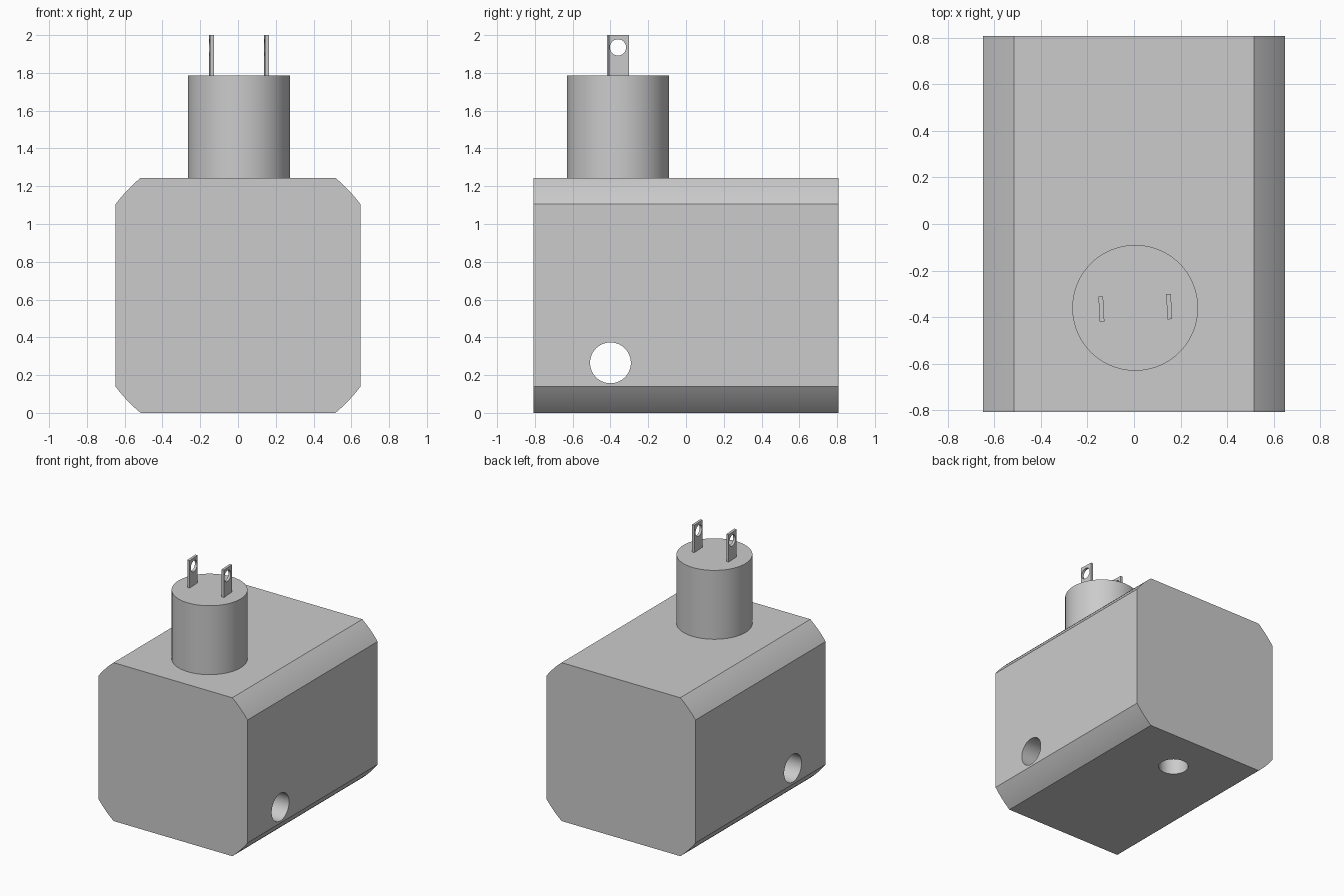
import bpy, bmesh, math
from mathutils import Matrix, Vector

default = bpy.data.objects.get("Cube")
if default:
    bpy.data.objects.remove(default, do_unlink=True)

grey = bpy.data.materials.new("plain grey")
grey.use_nodes = True
colour = (0.6, 0.6, 0.6, 1)
grey.diffuse_color = colour
grey.node_tree.nodes["Principled BSDF"].inputs["Base Color"].default_value = colour


def make_object(name, bm):
    bmesh.ops.recalc_face_normals(bm, faces=bm.faces)
    mesh = bpy.data.meshes.new(name)
    bm.to_mesh(mesh)
    bm.free()
    mesh.materials.append(grey)
    obj = bpy.data.objects.new(name, mesh)
    bpy.context.collection.objects.link(obj)
    return obj


def cylinder(name, centre, radius, length, axis="Z", sides=64):
    bm = bmesh.new()
    bmesh.ops.create_cone(bm, cap_ends=True, segments=sides,
                          radius1=radius, radius2=radius, depth=length)
    if axis == "X":
        bm.transform(Matrix.Rotation(math.pi / 2, 4, "Y"))
    bm.transform(Matrix.Translation(centre))
    return make_object(name, bm)


def drill(target, cutter):
    cutter.hide_render = True
    mod = target.modifiers.new("hole", "BOOLEAN")
    mod.operation = "DIFFERENCE"
    mod.solver = "EXACT"
    mod.object = cutter
    select(target)
    bpy.ops.object.modifier_apply(modifier=mod.name)
    bpy.data.objects.remove(cutter, do_unlink=True)


def select(obj):
    bpy.ops.object.select_all(action="DESELECT")
    obj.select_set(True)
    bpy.context.view_layer.objects.active = obj


def smooth(obj):
    select(obj)
    bpy.ops.object.shade_smooth_by_angle(angle=math.radians(20))


# Body: a block whose four long corners are turned to one large radius
half_w, half_h, half_d, turn = 0.648, 0.622, 0.807, 0.808
start, end = math.acos(half_w / turn), math.asin(half_h / turn)
steps = 8
arc = [start + (end - start) * i / steps for i in range(steps + 1)]
angles = []
for base in (0, math.pi):
    angles += [base + a for a in arc]
    angles += [base + math.pi - a for a in reversed(arc)]
bm = bmesh.new()
profile = bm.faces.new([bm.verts.new((turn * math.cos(a), -half_d,
                                      half_h + turn * math.sin(a))) for a in angles])
ends = bmesh.ops.extrude_face_region(bm, geom=[profile], use_keep_orig=True)["geom"]
bmesh.ops.translate(bm, vec=(0, 2 * half_d, 0),
                    verts=[v for v in ends if isinstance(v, bmesh.types.BMVert)])
body = make_object("body", bm)

# Cross bore through the sides and blind bore in the underside
drill(body, cylinder("cross_bore", (0, -0.4, 0.265), 0.108, 2, "X"))
drill(body, cylinder("bottom_bore", (0, 0.45, 0.15), 0.108, 0.6))
smooth(body)

# Round plug neck
top = 2 * half_h
neck = cylinder("plug_neck", (0.005, -0.36, (top + 1.785) / 2), 0.27, 1.785 - top, sides=96)
smooth(neck)

# Two flat prongs, slightly turned, each with an eyelet
for name, x, y in (("right_prong", -0.14, -0.365), ("left_prong", 0.151, -0.355)):
    bm = bmesh.new()
    bmesh.ops.create_cube(bm, size=1)
    bm.transform(Matrix.Translation((x, y, 1.89)) @ Matrix.Rotation(math.radians(3), 4, "Z")
                 @ Matrix.Diagonal((0.02, 0.108, 0.22, 1)))
    prong = make_object(name, bm)
    drill(prong, cylinder("eyelet", (x, -0.36, 1.935), 0.043, 0.2, "X", 32))
    smooth(prong)
